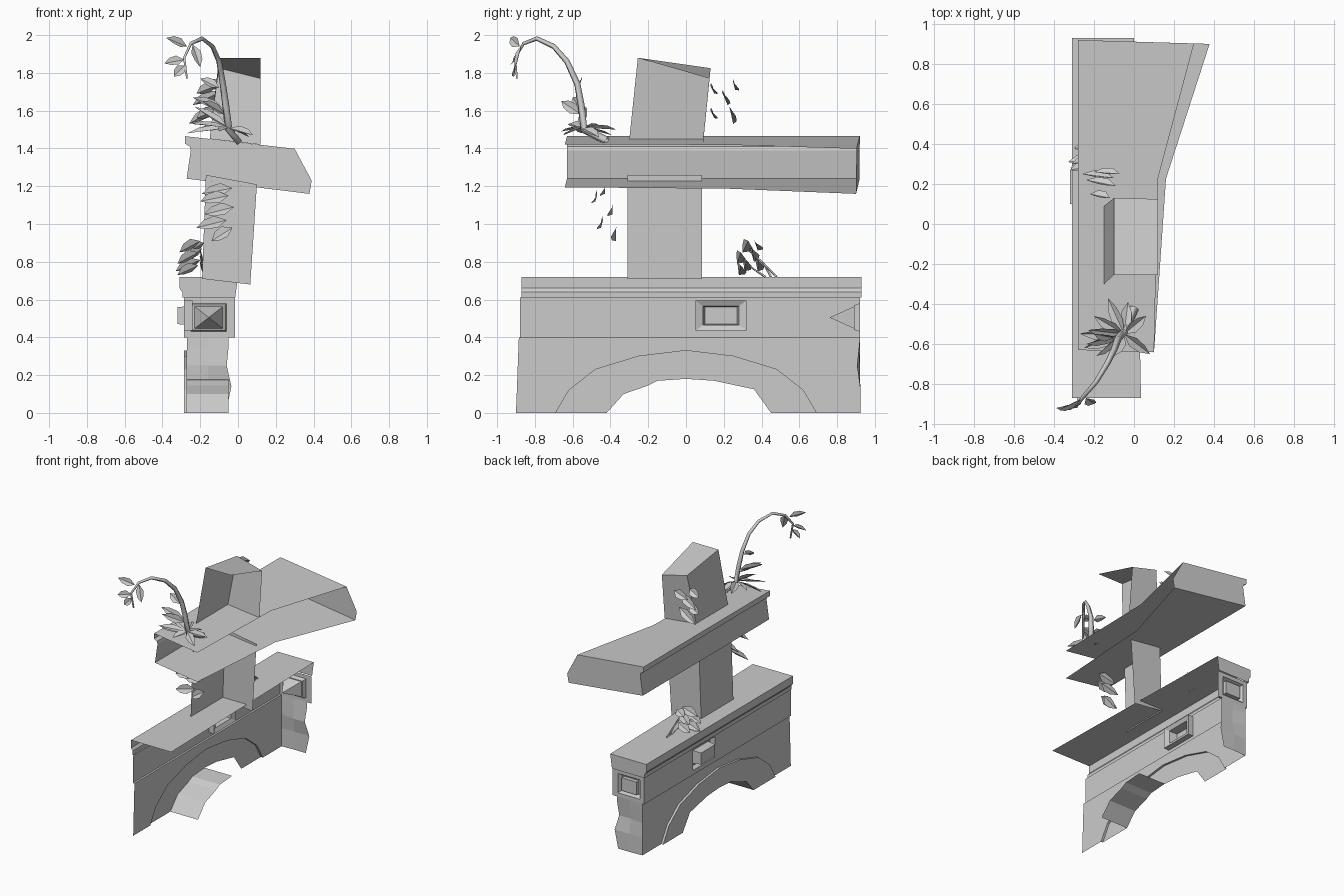
import bpy
from mathutils import Vector

if "Cube" in bpy.data.objects:
    bpy.data.objects.remove(bpy.data.objects["Cube"])


def mesh(name, verts, faces):
    me = bpy.data.meshes.new(name)
    me.from_pydata([tuple(v) for v in verts], [], faces)
    me.update()
    ob = bpy.data.objects.new(name, me)
    bpy.context.collection.objects.link(ob)
    return ob


def loft(name, rows, cap=None):
    """Skin equal-length open rows of points; cap adds one polygon."""
    n = len(rows[0])
    verts = [p for r in rows for p in r]
    faces = [(i * n + j, i * n + j + 1, (i + 1) * n + j + 1, (i + 1) * n + j)
             for i in range(len(rows) - 1) for j in range(n - 1)]
    if cap:
        faces.append(tuple(range(len(verts), len(verts) + len(cap))))
        verts = verts + cap
    return mesh(name, verts, faces)


def panel(name, P, rings):
    """Nested rectangles (a0, a1, b0, b1, depth) joined in order, last one filled."""
    verts, faces = [], []
    for a0, a1, b0, b1, d in rings:
        verts += [P(a0, b0, d), P(a1, b0, d), P(a1, b1, d), P(a0, b1, d)]
    for k in range(len(rings) - 1):
        for i in range(4):
            j = (i + 1) % 4
            faces.append((4 * k + i, 4 * k + j, 4 * k + 4 + j, 4 * k + 4 + i))
    m = len(verts) - 4
    faces.append((m, m + 1, m + 2, m + 3))
    return mesh(name, verts, faces)


def leaves(name, items, width, normal):
    """Folded six-sided leaves from base to tip."""
    verts, faces = [], []
    n = Vector(normal).normalized()
    for it in items:
        b, t = Vector(it[:3]), Vector(it[3:])
        d = t - b
        s = d.cross(n).normalized() * width / 2
        up = s.cross(d).normalized() * width * 0.2
        k = len(verts)
        verts += [b, b + d * .35 + s + up, b + d * .7 + s * .8 + up, t,
                  b + d * .7 - s * .8 + up, b + d * .35 - s + up]
        faces += [(k, k + 1, k + 2, k + 3), (k, k + 3, k + 4, k + 5)]
    return mesh(name, verts, faces)


def stem(name, pts, r0, r1):
    cu = bpy.data.curves.new(name, 'CURVE')
    cu.dimensions = '3D'
    cu.bevel_depth = 1.0
    cu.bevel_resolution = 0
    sp = cu.splines.new('POLY')
    sp.points.add(len(pts) - 1)
    for i, p in enumerate(pts):
        sp.points[i].co = (*p, 1)
        sp.points[i].radius = r0 + (r1 - r0) * i / (len(pts) - 1)
    ob = bpy.data.objects.new(name, cu)
    bpy.context.collection.objects.link(ob)
    bpy.ops.object.select_all(action='DESELECT')
    ob.select_set(True)
    bpy.context.view_layer.objects.active = ob
    bpy.ops.object.convert(target='MESH')


# base slab with cornice, open on the +x side and the front
def slab(y, xr):
    prof = [(xr, .72), (-.31, .72), (-.31, .66), (-.295, .64), (-.295, .61), (-.285, .61)]
    return [(x, y, z) for x, z in prof]

end = slab(.93, .0)
loft("base_slab", [slab(-.87, .035), end], end + [(-.015, .93, .61)])

# base band with a recessed side block, and the end band
side = lambda a, b, d: (-.285 + d, a, b)
endp = lambda a, b, d: (a, .92 - d, b)
panel("side_band", side, [(-.88, .92, .40, .61, 0), (.05, .32, .435, .595, 0),
                          (.05, .32, .435, .595, .045), (.09, .28, .465, .565, .03),
                          (.10, .27, .47, .56, -.035)])
panel("end_band", endp, [(-.285, -.015, .40, .61, 0), (-.25, -.06, .43, .58, 0),
                         (-.24, -.07, .44, .57, .03), (-.22, -.09, .455, .555, .03),
                         (-.22, -.09, .455, .555, 0)])
# tapered back of the end block
mesh("end_block_back", [(-.245, .915, .435), (-.065, .915, .435), (-.065, .915, .575),
                        (-.245, .915, .575), (-.155, .76, .505)],
     [(0, 1, 4), (1, 2, 4), (2, 3, 4), (3, 0, 4)])

# arched wall: extrados, raised trim, intrados and half soffit
outer = [(-.69, 0), (-.62, .12), (-.48, .23), (-.25, .30), (0, .33),
         (.25, .30), (.48, .23), (.62, .12), (.69, 0)]
inner = [(-.42, 0), (-.33, .10), (-.2, .145), (-.15, .17), (0, .18),
         (.15, .17), (.22, .155), (.36, .125), (.45, 0)]
low = [(-.9, 0)] + outer + [(.92, 0)]
low_ring = [(-.27, y, z) for y, z in low]
top_ring = [(-.27, -.885 if i == 0 else y, .40) for i, (y, z) in enumerate(low)]
ledge = [(-.285, p[1], .40) for p in top_ring]
loft("arch_wall", [ledge, top_ring, low_ring])
loft("arch_trim", [[(-.27, y, z) for y, z in outer], [(-.287, y, z) for y, z in outer],
                   [(-.287, y, z) for y, z in inner]])
loft("arch_soffit", [[(x, y, z) for y, z in inner[:5]] for x in (-.287, -.05)])

# end face of the leg, slightly broken
loft("leg_end", [[(-.27, .92, z), (-.16, y, z), (xr, y, z)] for z, y, xr in
                 ((.0, .925, -.065), (.14, .925, -.035), (.25, .905, -.06),
                  (.35, .915, -.05), (.40, .92, -.05))])

# lower and upper pillar, shells facing -x and +y
loft("lower_pillar", [[(-.19, -.31, .71), (-.19, .085, .71), (.065, .085, .68)],
                      [(-.17, -.31, 1.26), (-.17, .085, 1.26), (.1, .085, 1.21)]])
rim = [(-.1, -.255, 1.88), (-.1, .13, 1.825), (.12, .125, 1.77)]
loft("upper_pillar", [[(-.15, -.3, 1.45), (-.15, .09, 1.45), (.12, .09, 1.42)], rim],
     rim + [(.12, -.255, 1.88)])


# cross beam that widens toward the back
def beam(y, xt, xb):
    prof = [(xb, 1.24 - (xb + .265) * .125), (-.272, 1.24), (-.25, 1.39),
            (-.255, 1.41), (-.28, 1.425), (-.28, 1.465), (xt, 1.465 - (xt + .28) * .115)]
    return [(x, y - (x + .28) * .03, z) for x, z in prof]

back = beam(.92, .30, .378)
loft("cross_beam", [beam(-.63, .10, .10), beam(.24, .12, .16), back],
     back + [(.39, .90, 1.23)])

# curling vine
stem("vine", [(.0, -.42, 1.44), (-.05, -.54, 1.5), (-.065, -.555, 1.63), (-.08, -.575, 1.74),
              (-.1, -.63, 1.86), (-.135, -.7, 1.94), (-.19, -.79, 1.982), (-.25, -.86, 1.955),
              (-.285, -.905, 1.88), (-.27, -.895, 1.77)], .024, .006)
leaves("vine_tip_leaves", [
    (-.27, -.88, 1.94, -.38, -.93, 1.985), (-.285, -.9, 1.87, -.39, -.92, 1.85),
    (-.28, -.9, 1.84, -.34, -.91, 1.78), (-.24, -.87, 1.95, -.20, -.90, 1.83),
    (-.1, -.57, 1.72, -.2, -.55, 1.77)], .055, (.3, -1, .6))
c = (-.05, -.55, 1.51)
leaves("vine_base_leaves", [
    (*c, -.23, -.53, 1.62), (*c, -.25, -.62, 1.53), (*c, -.20, -.46, 1.51),
    (*c, -.13, -.37, 1.50), (*c, -.03, -.39, 1.47), (*c, .06, -.46, 1.46),
    (*c, .08, -.65, 1.47), (*c, -.10, -.66, 1.49), (*c, -.27, -.55, 1.48)],
    .06, (-.1, -.5, 1))
leaves("vine_stalk_leaves", [(-.07, -.555, 1.6, -.24, -.6, 1.67),
                             (-.07, -.555, 1.58, -.19, -.66, 1.65)], .06, (.1, -.8, .6))

# leaf clusters beside the pillars and on the base
leaves("upper_pillar_leaves", [
    (-.12, .13, 1.73, -.22, .15, 1.69), (-.12, .13, 1.60, -.22, .15, 1.56),
    (-.07, .25, 1.75, -.2, .26, 1.71), (-.09, .19, 1.70, -.24, .22, 1.63),
    (-.1, .23, 1.62, -.26, .25, 1.53)], .065, (-.3, 1, .5))
leaves("lower_pillar_leaves", [
    (-.05, -.47, 1.15, -.2, -.48, 1.12), (-.03, -.43, 1.19, -.19, -.43, 1.16),
    (-.02, -.39, 1.09, -.18, -.39, 1.05), (-.06, -.44, 1.02, -.22, -.45, .98),
    (-.03, -.37, .98, -.14, -.37, .91)], .07, (-.2, -1, .4))
leaves("base_leaves", [
    (-.2, .33, .91, -.31, .30, .85), (-.19, .35, .87, -.28, .36, .80),
    (-.21, .29, .85, -.32, .27, .79), (-.2, .32, .81, -.33, .31, .75),
    (-.2, .38, .81, -.30, .38, .75), (-.21, .29, .78, -.32, .28, .73),
    (-.18, .37, .90, -.25, .38, .86)], .07, (-.5, .7, .5))
for i, (y, z) in enumerate(((.33, .86), (.36, .83), (.31, .80))):
    stem(f"base_stem_{i}", [(-.17, .48 - .03 * i, .72), (-.19, y + .05, z - .04),
                            (-.2, y, z)], .006, .003)
